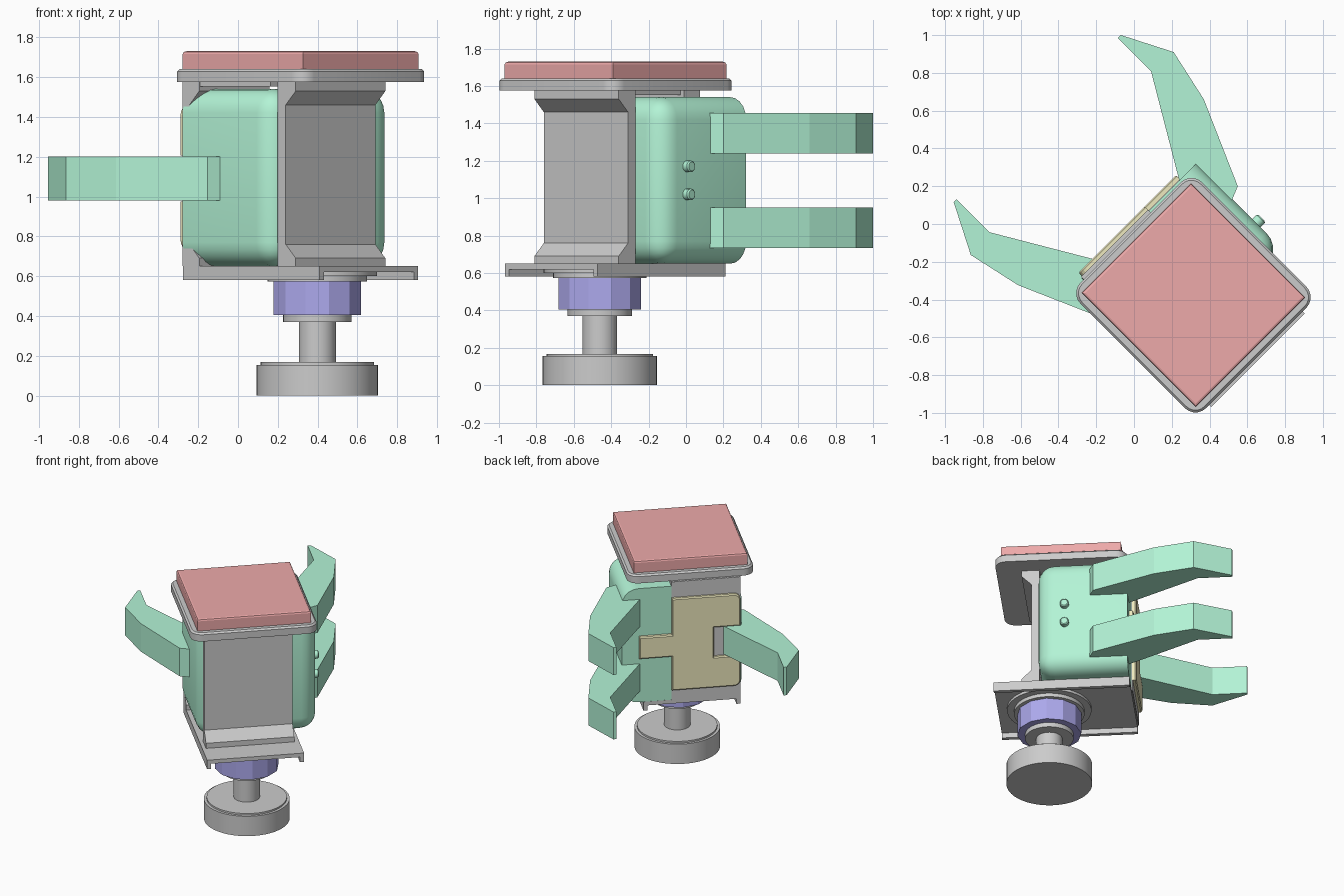
import bpy, bmesh
from math import radians
from mathutils import Matrix, Vector

if "Cube" in bpy.data.objects:
    bpy.data.objects.remove(bpy.data.objects["Cube"])

# Everything is laid out in a local frame (u, v, z), then turned 45 degrees about z
TURN = Matrix.Rotation(radians(45), 4, 'Z')


def material(name, rgb):
    m = bpy.data.materials.new(name)
    m.diffuse_color = (*rgb, 1)
    m.use_nodes = True
    m.node_tree.nodes["Principled BSDF"].inputs["Base Color"].default_value = m.diffuse_color
    return m


GREEN = material("green", (0.45, 0.90, 0.67))
RED = material("red", (0.85, 0.40, 0.40))
BLUE = material("blue", (0.42, 0.40, 0.85))
YELLOW = material("yellow", (0.86, 0.82, 0.52))


def finish(bm, name, mat=None, smooth=False):
    bmesh.ops.recalc_face_normals(bm, faces=bm.faces)
    bm.transform(TURN)
    me = bpy.data.meshes.new(name)
    bm.to_mesh(me)
    bm.free()
    ob = bpy.data.objects.new(name, me)
    bpy.context.collection.objects.link(ob)
    if mat:
        me.materials.append(mat)
    if smooth:
        bpy.ops.object.select_all(action='DESELECT')
        ob.select_set(True)
        bpy.context.view_layer.objects.active = ob
        bpy.ops.object.shade_smooth_by_angle(angle=radians(35))
    return ob


def bevel(bm, test, offset, segments):
    edges = [e for e in bm.edges if test(e.verts[0].co, e.verts[1].co)]
    bmesh.ops.bevel(bm, geom=edges, offset=offset, segments=segments,
                    profile=0.5, affect='EDGES', clamp_overlap=True)


def prism(pts, place, lo, hi):
    """Extrude a 2D outline; place(a, b, t) maps it into the local frame."""
    bm = bmesh.new()
    face = bm.faces.new([bm.verts.new(place(a, b, lo)) for a, b in pts])
    new = bmesh.ops.extrude_face_region(bm, geom=[face])['geom']
    shift = Vector(place(0, 0, hi)) - Vector(place(0, 0, lo))
    bmesh.ops.translate(bm, vec=shift,
                        verts=[g for g in new if isinstance(g, bmesh.types.BMVert)])
    return bm


def along_z(a, b, t): return (a, b, t)
def along_v(a, b, t): return (a, t, b)
def along_u(a, b, t): return (t, a, b)


def box(u, v, z):
    return prism([(u[0], v[0]), (u[1], v[0]), (u[1], v[1]), (u[0], v[1])], along_z, *z)


def upright(a, b):
    return abs(a.z - b.z) > 0.01


def cylinder(name, r, z0, z1, sides=48, mat=None, smooth=True):
    bm = bmesh.new()
    bmesh.ops.create_cone(bm, cap_ends=True, segments=sides, radius1=r, radius2=r, depth=z1 - z0,
                          matrix=Matrix.Translation((-0.044, -0.608, (z0 + z1) / 2)))
    return finish(bm, name, mat, smooth)


# Pedestal: foot, stem and coloured collar
for name, r, z0, z1 in (("foot", 0.305, 0, 0.155), ("foot_cap", 0.285, 0.155, 0.168),
                        ("stem", 0.093, 0.165, 0.38), ("lower_disc", 0.172, 0.37, 0.407),
                        ("upper_disc", 0.25, 0.572, 0.605), ("mount_ring", 0.30, 0.60, 0.63)):
    cylinder(name, r, z0, z1)
cylinder("collar", 0.228, 0.405, 0.576, 12, BLUE, False)

# Bottom channel plate with downward lips
finish(prism([(-0.395, 0.58), (-0.365, 0.58), (-0.365, 0.62), (0.275, 0.62), (0.275, 0.58),
              (0.305, 0.58), (0.305, 0.65), (-0.395, 0.65)], along_u and along_v, -0.975, -0.006),
       "bottom_channel")

# Top plate with rounded corners, and red pad
bm = box((-0.499, 0.411), (-0.959, -0.019), (1.575, 1.64))
bevel(bm, upright, 0.08, 5)
bevel(bm, lambda a, b: a.z > 1.63 and b.z > 1.63, 0.012, 1)
finish(bm, "top_plate", None, True)
bm = box((-0.454, 0.366), (-0.917, -0.061), (1.635, 1.73))
bevel(bm, lambda a, b: a.z > 1.7 and b.z > 1.7, 0.014, 2)
finish(bm, "top_pad", RED)

# Bracket walls: flared feet at both ends
def wall(name, inner, outer, flare, u):
    pts = [(inner, 0.65), (flare, 0.65), (flare, 0.69), (outer, 0.76),
           (outer, 1.46), (flare, 1.53), (flare, 1.576), (inner, 1.576)]
    finish(prism(pts, along_u, *u), name)


wall("front_wall", -0.65, -0.707, -0.778, (-0.368, 0.269))
wall("rear_wall", 0.0, -0.05, -0.12, (-0.395, 0.105))
finish(box((-0.39, 0.08), (-0.62, -0.002), (1.552, 1.577)), "bracket_flange")

# Rounded body, square only at its rear face
REAR = -0.007
bm = box((-0.40, 0.462), (-0.65, REAR), (0.65, 1.54))
bevel(bm, lambda a, b: min(a.y, b.y) < REAR - 0.01, 0.12, 5)
finish(bm, "body", GREEN, True)

# Side buttons
for i, z in enumerate((1.02, 1.17)):
    bm = bmesh.new()
    bmesh.ops.create_cone(bm, cap_ends=True, segments=16, radius1=0.031, radius2=0.031, depth=0.08,
                          matrix=Matrix.Translation((0.46, -0.455, z)) @ Matrix.Rotation(radians(90), 4, 'Y'))
    bevel(bm, lambda a, b: a.x > 0.49 and b.x > 0.49, 0.007, 1)
    finish(bm, f"button_{i + 1}", GREEN, True)

# Gripping fingers: two on one side, one mirrored on the other
FINGER = [(0.658, 0.757), (0.792, 0.495), (0.728, 0.205), (0.53, -0.247), (0.455, -0.278),
          (0.33, -0.2), (0.332, -0.007), (0.636, 0.509), (0.636, 0.757)]
for name, z, mirrored in (("upper_finger", (1.24, 1.455), False),
                          ("lower_finger", (0.735, 0.95), False),
                          ("opposing_finger", (0.98, 1.2), True)):
    pts = [(0.065 - u, v) if mirrored else (u, v) for u, v in FINGER]
    finish(prism(pts, along_z, *z), name, GREEN)

# Palm plate with a tab on one side and a finger notch on the other
PALM = [(-0.39, 0.735), (0.105, 0.735), (0.105, 1.0), (0.34, 1.0), (0.34, 1.17), (0.105, 1.17),
        (0.105, 1.455), (-0.39, 1.455), (-0.39, 1.205), (-0.2, 1.205), (-0.2, 0.975), (-0.39, 0.975)]
bm = prism(PALM, along_v, -0.005, 0.026)
bevel(bm, lambda a, b: abs(a.y - b.y) > 0.01 and a.x < -0.3 and abs(a.z - 1.095) > 0.3, 0.045, 4)
bevel(bm, lambda a, b: a.y > 0.02 and b.y > 0.02, 0.008, 1)
finish(bm, "palm_plate", YELLOW)
